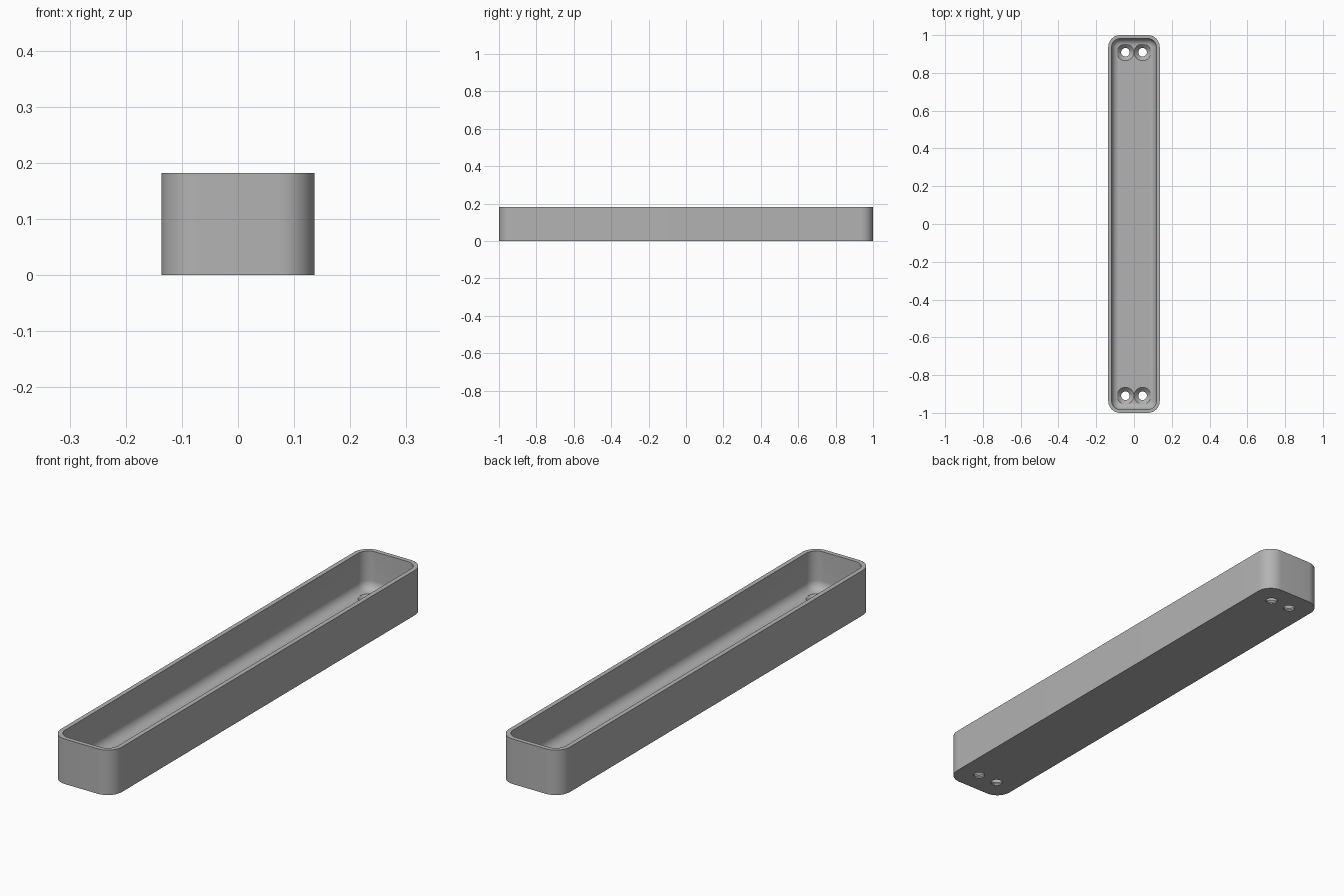
import bpy
import bmesh
from math import sin, cos, pi, radians

cube = bpy.data.objects.get("Cube")
if cube:
    bpy.data.objects.remove(cube, do_unlink=True)

MM = 2 / 110                      # the tray is 110 x 15 x 10 units
W, L, H = 7.5 * MM, 55 * MM, 10 * MM
CORNER, WALL, FLOOR, FILLET = 3.5 * MM, 1 * MM, 1.5 * MM, 2 * MM

grey = bpy.data.materials.new("plain grey")
grey.use_nodes = True
color = (0.45, 0.45, 0.45, 1)
grey.diffuse_color = color
grey.node_tree.nodes["Principled BSDF"].inputs["Base Color"].default_value = color


def make_object(name, bm):
    bmesh.ops.recalc_face_normals(bm, faces=bm.faces)
    mesh = bpy.data.meshes.new(name)
    bm.to_mesh(mesh)
    bm.free()
    mesh.materials.append(grey)
    obj = bpy.data.objects.new(name, mesh)
    bpy.context.collection.objects.link(obj)
    return obj


def rounded_ring(bm, inset, z, steps=12):
    """Rounded rectangle of vertices, moved inwards by inset."""
    r = max(CORNER - inset, 0.3 * MM)
    ring = []
    for i, (sx, sy) in enumerate([(1, 1), (-1, 1), (-1, -1), (1, -1)]):
        for s in range(steps + 1):
            a = (i + s / steps) * pi / 2
            ring.append(bm.verts.new((sx * (W - inset - r) + r * cos(a),
                                      sy * (L - inset - r) + r * sin(a), z)))
    return ring


def circle_ring(bm, x, y, r, z, steps=40):
    return [bm.verts.new((x + r * cos(2 * pi * s / steps),
                          y + r * sin(2 * pi * s / steps), z)) for s in range(steps)]


def loft(bm, rings):
    for a, b in zip(rings, rings[1:]):
        for i in range(len(a)):
            j = (i + 1) % len(a)
            bm.faces.new((a[i], a[j], b[j], b[i]))
    bm.faces.new(rings[0])
    bm.faces.new(rings[-1])


# Tray shell: outer wall, rim, inner wall, fillet, floor
profile = [(0, 0), (0, H), (WALL, H)]
for s in range(11):
    a = s / 10 * pi / 2
    profile.append((WALL + FILLET * (1 - cos(a)), FLOOR + FILLET * (1 - sin(a))))
bm = bmesh.new()
loft(bm, [rounded_ring(bm, inset, z) for inset, z in profile])
tray = make_object("tray", bm)

# Countersunk screw holes, two at each end
bm = bmesh.new()
hole, head, top = 1.25 * MM, 2.45 * MM, FLOOR
for x in (-2.5 * MM, 2.5 * MM):
    for y in (-50 * MM, 50 * MM):
        section = [(hole, -MM), (hole, top - (head - hole)), (head, top), (head, top + 0.5 * MM)]
        loft(bm, [circle_ring(bm, x, y, r, z) for r, z in section])
cutter = make_object("screw_hole_cutter", bm)
cutter.hide_render = True
cutter.hide_set(True)

cut = tray.modifiers.new("screw holes", "BOOLEAN")
cut.operation = "DIFFERENCE"
cut.solver = "EXACT"
cut.object = cutter

# Apply the cut, then smooth the rounded surfaces
bpy.ops.object.select_all(action="DESELECT")
tray.select_set(True)
bpy.context.view_layer.objects.active = tray
bpy.ops.object.modifier_apply(modifier=cut.name)
bpy.data.objects.remove(cutter, do_unlink=True)
bpy.ops.object.shade_smooth_by_angle(angle=radians(30))
